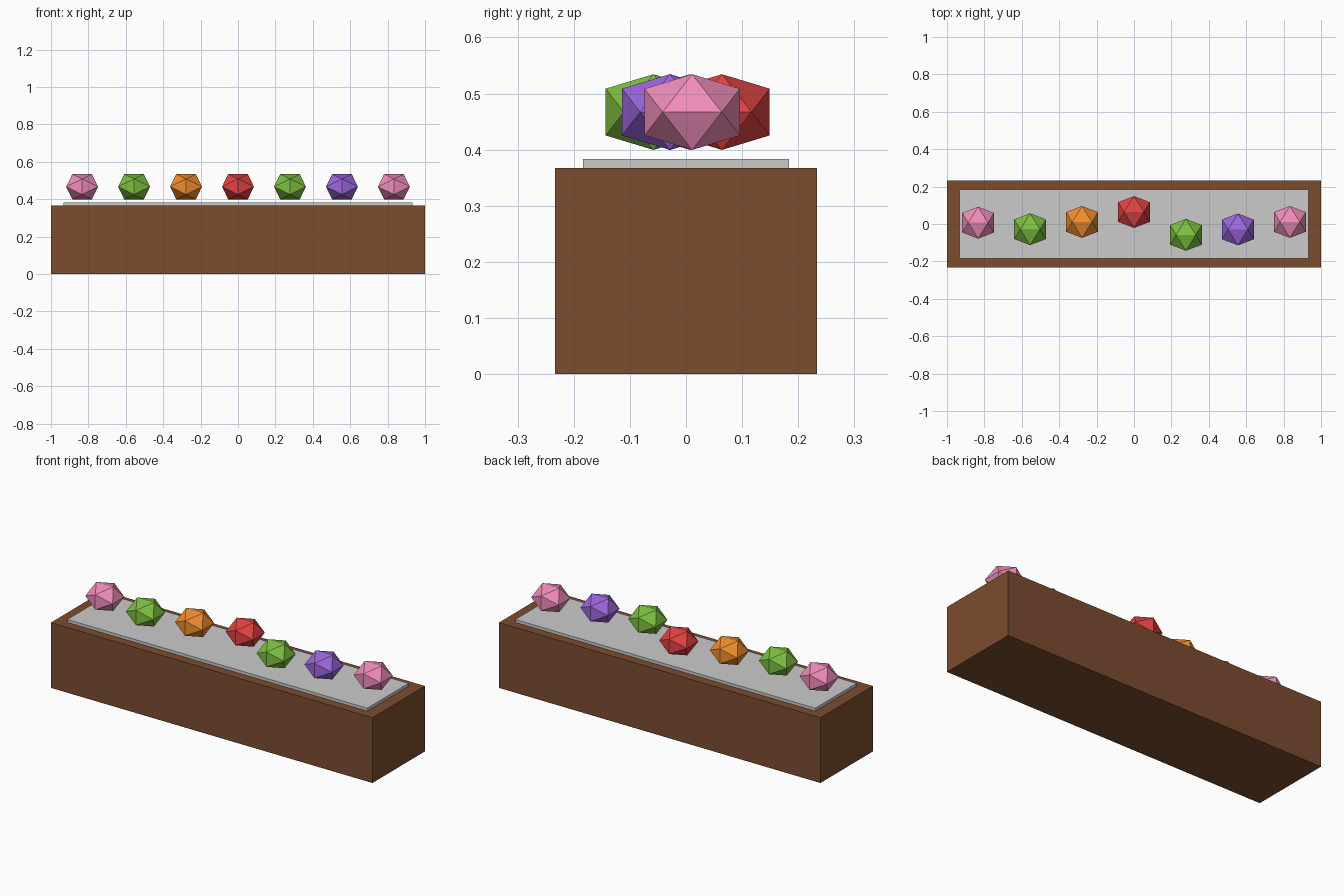
import bpy, bmesh
from math import sqrt

if "Cube" in bpy.data.objects:
    bpy.data.objects.remove(bpy.data.objects["Cube"])


def material(name, rgb):
    m = bpy.data.materials.new(name)
    m.diffuse_color = (*[(c / 255) ** 2.2 for c in rgb], 1)
    m.use_nodes = True
    m.node_tree.nodes["Principled BSDF"].inputs["Base Color"].default_value = m.diffuse_color
    return m


def finish(name, bm, location, mat=None):
    mesh = bpy.data.meshes.new(name)
    bmesh.ops.recalc_face_normals(bm, faces=bm.faces)
    bm.to_mesh(mesh)
    bm.free()
    ob = bpy.data.objects.new(name, mesh)
    ob.location = location
    bpy.context.collection.objects.link(ob)
    if mat:
        mesh.materials.append(mat)
    return ob


def box(name, size, location, mat=None):
    bm = bmesh.new()
    bmesh.ops.create_cube(bm, size=1)
    bmesh.ops.scale(bm, vec=size, verts=bm.verts)
    return finish(name, bm, location, mat)


def blossom(name, radius, flatten, location, mat):
    # Icosahedron from three golden rectangles, with an edge on top
    phi = (1 + sqrt(5)) / 2
    s = radius / sqrt(1 + phi * phi)
    bm = bmesh.new()
    for a in (-s, s):
        for b in (-s * phi, s * phi):
            for co in ((a, 0, b), (0, b, a), (b, a, 0)):
                bm.verts.new((co[0], co[1], co[2] * flatten))
    bmesh.ops.convex_hull(bm, input=bm.verts)
    return finish(name, bm, location, mat)


# Wooden planter and the slab of soil set into its top
wood = material("wood", (122, 78, 50))
box("planter_box", (2, 0.467, 0.367), (0, 0, 0.1835), wood)
box("soil_bed", (1.866, 0.367, 0.033), (0, 0, 0.367))

# Row of flattened blossoms hovering just above the soil
colours = {
    "pink": material("pink", (240, 140, 185)),
    "green": material("green", (124, 190, 66)),
    "orange": material("orange", (240, 140, 50)),
    "red": material("red", (226, 68, 68)),
    "purple": material("purple", (155, 102, 220)),
}
row = [("pink", 0.007), ("green", -0.028), ("orange", 0.011), ("red", 0.064),
       ("green", -0.058), ("purple", -0.029), ("pink", 0.011)]
for i, (colour, y) in enumerate(row):
    blossom(f"blossom_{i + 1}", 0.1, 0.793, ((i - 3) * 0.2778, y, 0.467), colours[colour])
